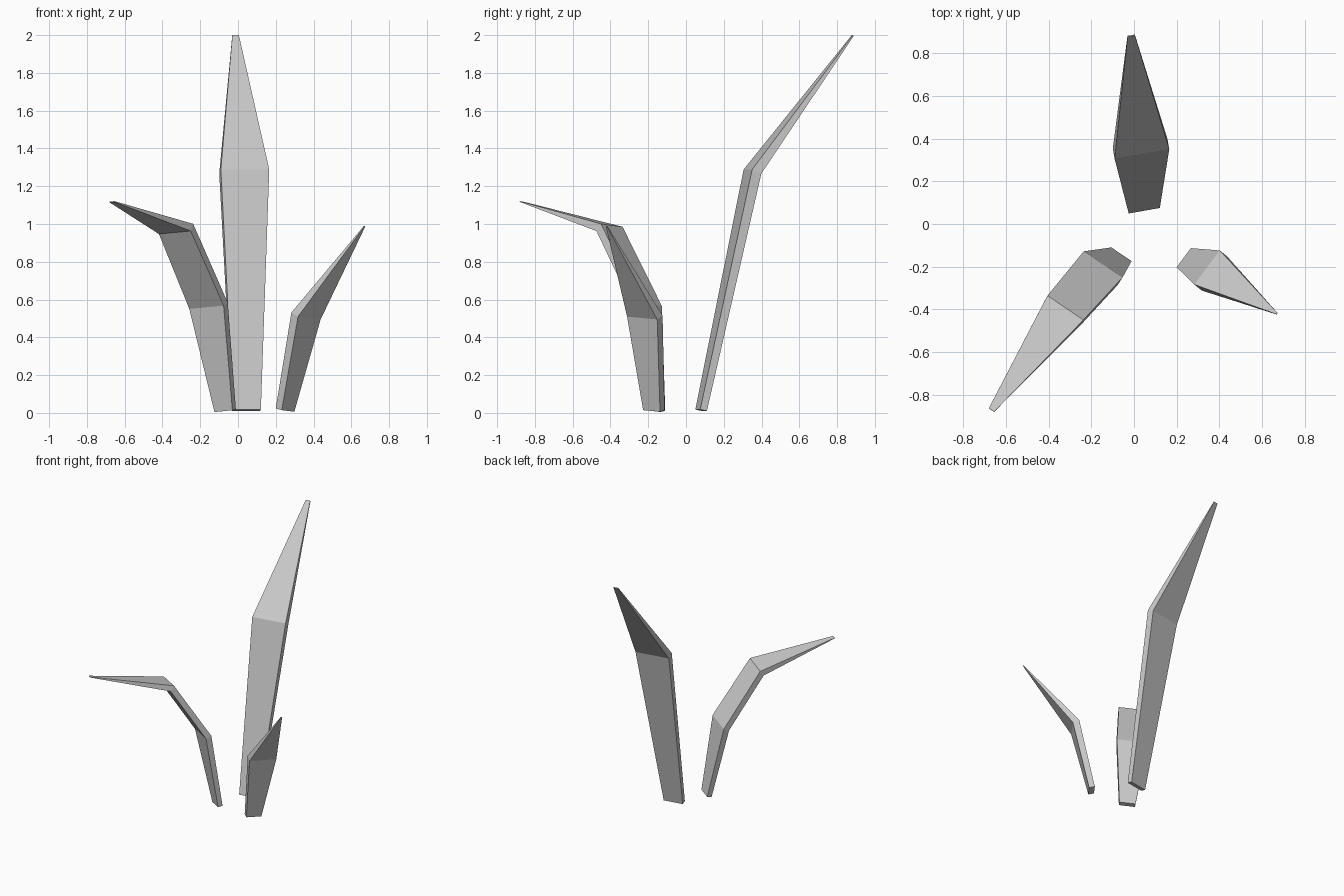
import bpy
import bmesh
from mathutils import Vector

cube = bpy.data.objects.get("Cube")
if cube:
    bpy.data.objects.remove(cube, do_unlink=True)

grey = bpy.data.materials.new("leaf_grey")
grey.use_nodes = True
colour = (0.6, 0.6, 0.6, 1)
grey.diffuse_color = colour
grey.node_tree.nodes["Principled BSDF"].inputs["Base Color"].default_value = colour


def blade(name, across, sections):
    """Loft a flat blade; each section is (centre, half width, half thickness)."""
    side = Vector(across).normalized()
    centres = [Vector(s[0]) for s in sections]
    steps = [(b - a).normalized() for a, b in zip(centres, centres[1:])]
    bm = bmesh.new()
    rings = []
    for i, (_, width, thick) in enumerate(sections):
        # Section is square to the average of the neighbouring segments
        along = steps[max(i - 1, 0)] + steps[min(i, len(steps) - 1)]
        out = side.cross(along).normalized()
        rings.append([bm.verts.new(centres[i] + side * width * u + out * thick * v)
                      for u, v in ((-1, -1), (1, -1), (1, 1), (-1, 1))])
    for low, high in zip(rings, rings[1:]):
        for k in range(4):
            n = (k + 1) % 4
            bm.faces.new((low[k], low[n], high[n], high[k]))
    bm.faces.new(rings[0][::-1])
    bm.faces.new(rings[-1])
    bmesh.ops.recalc_face_normals(bm, faces=bm.faces)
    mesh = bpy.data.meshes.new(name)
    bm.to_mesh(mesh)
    bm.free()
    mesh.materials.append(grey)
    obj = bpy.data.objects.new(name, mesh)
    bpy.context.collection.objects.link(obj)


# Tall blade leaning back
blade("back_blade", (0.255, 0.045, 0), [
    ((0.045, 0.08, 0.014), 0.074, 0.0185),
    ((0.033, 0.352, 1.278), 0.13, 0.027),
    ((-0.013, 0.883, 1.998), 0.0175, 0.003)])

# Bent blade drooping to the front right
blade("right_blade", (0.18, -0.122, 0.017), [
    ((-0.068, -0.156, 0.012), 0.0575, 0.017),
    ((-0.156, -0.207, 0.567), 0.11, 0.022),
    ((-0.328, -0.405, 0.974), 0.102, 0.0235),
    ((-0.668, -0.872, 1.118), 0.015, 0.002)])

# Short blade on the left
blade("left_blade", (0.12, 0.16, -0.015), [
    ((0.249, -0.17, 0.015), 0.056, 0.0205),
    ((0.36, -0.218, 0.513), 0.1, 0.025),
    ((0.67, -0.42, 0.988), 0.004, 0.002)])
